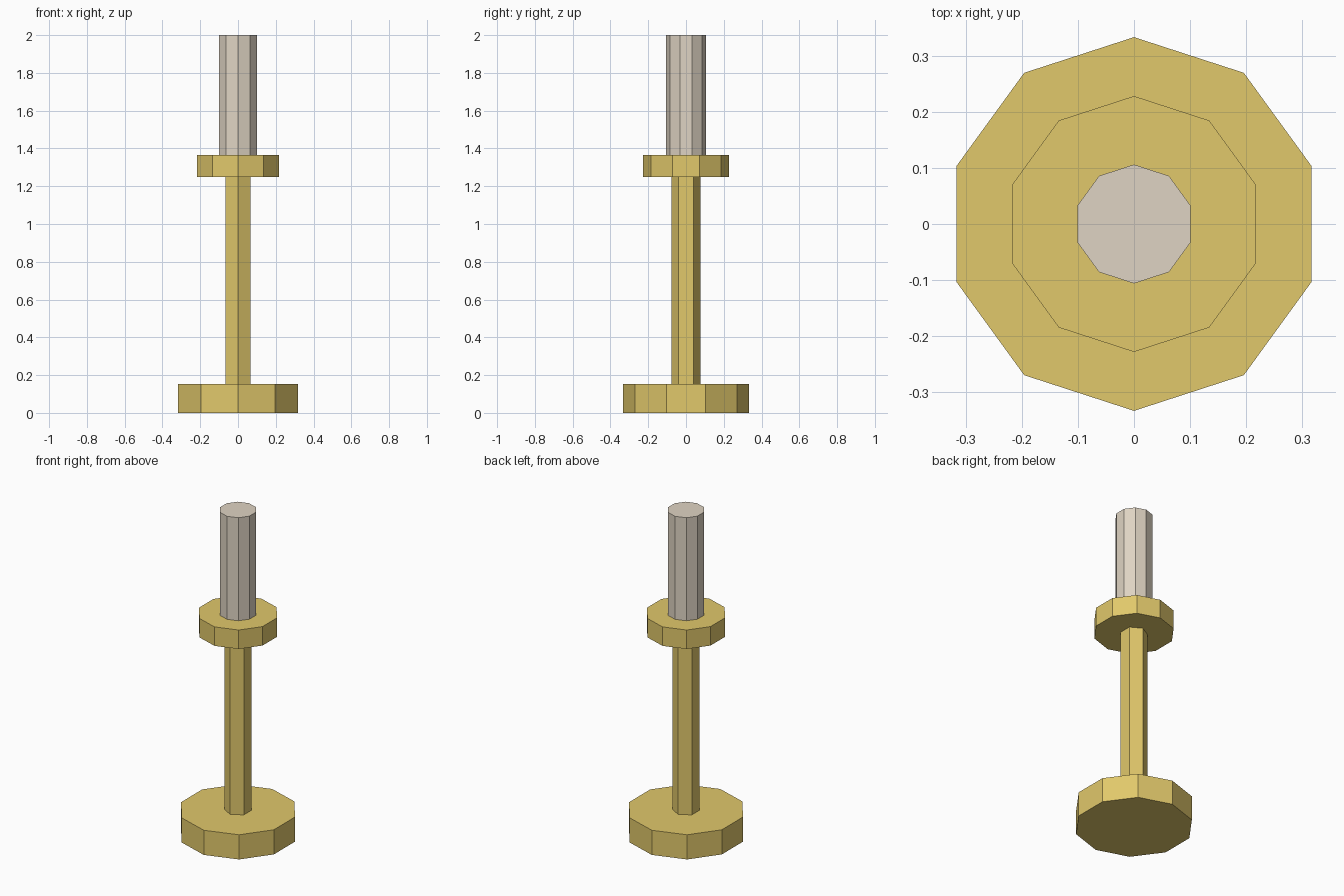
import bpy, bmesh
from math import sin, cos, tau

if "Cube" in bpy.data.objects:
    bpy.data.objects.remove(bpy.data.objects["Cube"])


def material(name, color):
    m = bpy.data.materials.new(name)
    m.diffuse_color = (*color, 1)
    m.use_nodes = True
    m.node_tree.nodes["Principled BSDF"].inputs["Base Color"].default_value = m.diffuse_color
    return m


brass = material("brass", (0.753, 0.578, 0.147))
wax = material("pale wax", (0.738, 0.658, 0.546))


def prism(name, sides, radius, z0, z1, mat):
    """Flat-faced upright prism with one corner pointing to +y."""
    bm = bmesh.new()
    ring = [bm.verts.new((radius * sin(tau * i / sides),
                          radius * cos(tau * i / sides), z0)) for i in range(sides)]
    bottom = bm.faces.new(ring)
    top = bmesh.ops.extrude_face_region(bm, geom=[bottom], use_keep_orig=True)
    bmesh.ops.translate(bm, vec=(0, 0, z1 - z0),
                        verts=[g for g in top["geom"] if isinstance(g, bmesh.types.BMVert)])
    bmesh.ops.recalc_face_normals(bm, faces=bm.faces[:])
    mesh = bpy.data.meshes.new(name)
    bm.to_mesh(mesh)
    bm.free()
    mesh.materials.append(mat)
    obj = bpy.data.objects.new(name, mesh)
    bpy.context.collection.objects.link(obj)
    return obj


# Candlestick: foot, six-sided stem, drip tray, and the candle on top
prism("foot", 10, 0.333, 0.0, 0.152, brass)
prism("stem", 6, 0.077, 0.152, 1.248, brass)
prism("drip_tray", 10, 0.228, 1.248, 1.365, brass)
prism("candle", 10, 0.106, 1.365, 2.0, wax)
